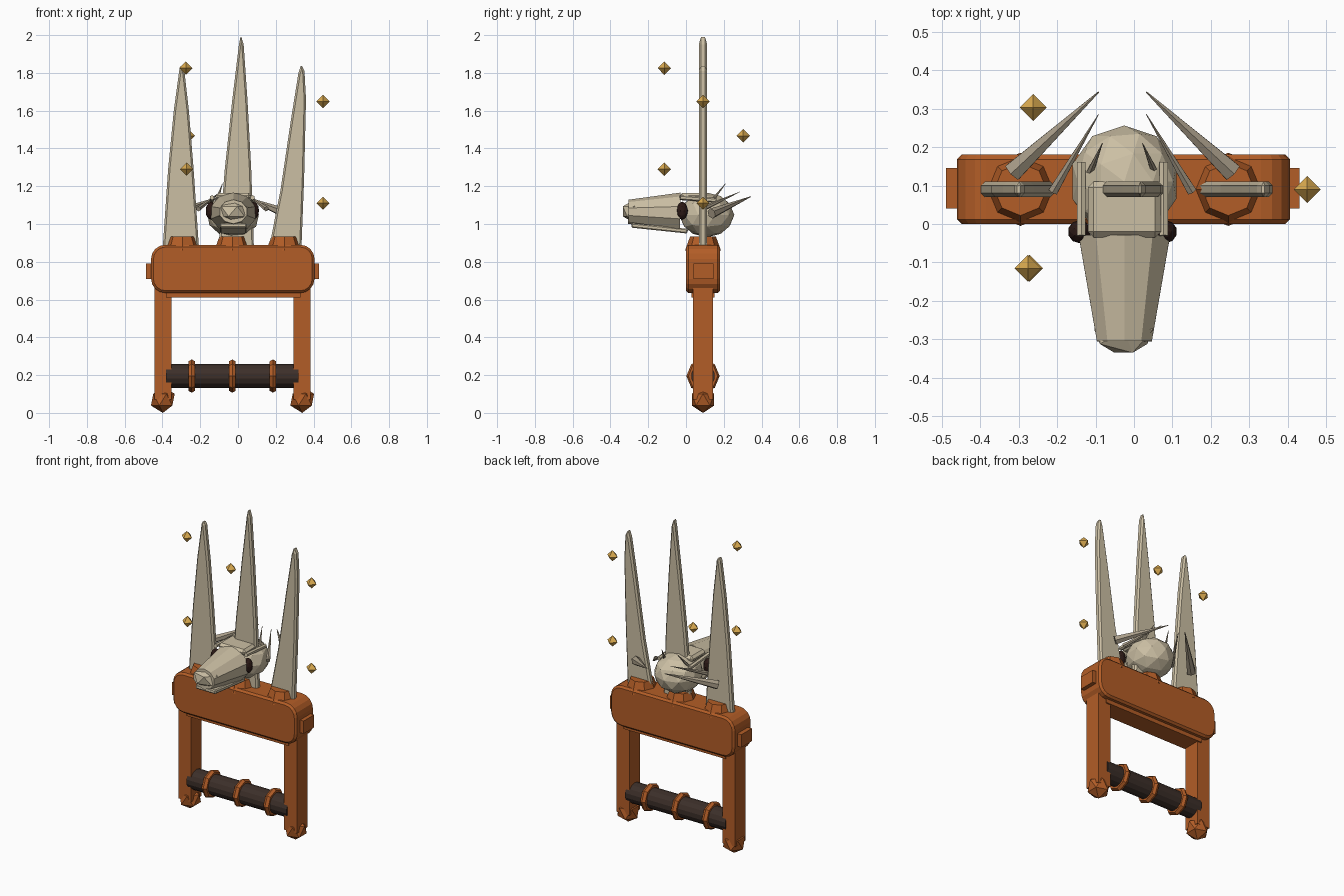
import bpy, bmesh, math
from mathutils import Vector

if "Cube" in bpy.data.objects:
    bpy.data.objects.remove(bpy.data.objects["Cube"])


def material(name, rgb):
    m = bpy.data.materials.new(name)
    m.diffuse_color = (*rgb, 1)
    m.use_nodes = True
    m.node_tree.nodes["Principled BSDF"].inputs["Base Color"].default_value = m.diffuse_color
    return m


ORANGE = material("copper", (0.45, 0.11, 0.02))
BONE = material("bone", (0.60, 0.52, 0.37))
HORN = material("horn", (0.40, 0.34, 0.25))
DARK = material("leather", (0.045, 0.028, 0.022))
EYE = material("eye", (0.025, 0.01, 0.008))
GOLD = material("gold", (0.70, 0.40, 0.08))


def finish(ob, name, mat):
    ob.name = name
    ob.data.materials.append(mat)
    return ob


def box(name, lo, hi, mat, bevel=0.0):
    lo, hi = Vector(lo), Vector(hi)
    bpy.ops.mesh.primitive_cube_add(size=1, location=(lo + hi) / 2)
    ob = bpy.context.object
    ob.scale = hi - lo
    bpy.ops.object.transform_apply(location=False, rotation=False)
    if bevel:
        b = ob.modifiers.new("bevel", 'BEVEL')
        b.width, b.segments = bevel, 1
    return finish(ob, name, mat)


def cone(name, a, b, r1, r2, mat, sides=8, squash=None):
    a, b = Vector(a), Vector(b)
    d = b - a
    bpy.ops.mesh.primitive_cone_add(vertices=sides, radius1=r1, radius2=r2, depth=d.length,
                                    location=(a + b) / 2)
    ob = bpy.context.object
    ob.rotation_euler = d.to_track_quat('Z', 'Y').to_euler()
    if squash:
        ob.scale = squash
    return finish(ob, name, mat)


def ball(name, loc, scale, mat, sub=1):
    bpy.ops.mesh.primitive_ico_sphere_add(subdivisions=sub, radius=1, location=loc)
    ob = bpy.context.object
    ob.scale = scale
    return finish(ob, name, mat)


def plate(name, pts, y0, y1, mat, bevel):
    """Extrude an x-z outline from y0 to y1."""
    bm = bmesh.new()
    f = bm.faces.new([bm.verts.new((x, y0, z)) for x, z in pts])
    ex = bmesh.ops.extrude_face_region(bm, geom=[f])
    bmesh.ops.translate(bm, vec=(0, y1 - y0, 0),
                        verts=[v for v in ex["geom"] if isinstance(v, bmesh.types.BMVert)])
    bmesh.ops.recalc_face_normals(bm, faces=bm.faces)
    me = bpy.data.meshes.new(name)
    bm.to_mesh(me)
    bm.free()
    ob = bpy.data.objects.new(name, me)
    bpy.context.collection.objects.link(ob)
    b = ob.modifiers.new("bevel", 'BEVEL')
    b.width, b.segments = bevel, 1
    return finish(ob, name, mat)


CX, CY = -0.03, 0.09

# Crossbar: rounded outline, end caps and underside rail
R, outline = 0.075, []
for cx, cz, a0 in ((0.405 - R, 0.89 - R, 0), (-0.46 + R, 0.89 - R, 90),
                   (-0.46 + R, 0.635 + R, 180), (0.405 - R, 0.635 + R, 270)):
    for k in range(5):
        a = math.radians(a0 + 22.5 * k)
        outline.append((cx + R * math.cos(a), cz + R * math.sin(a)))
plate("crossbar", outline, 0.0, 0.18, ORANGE, 0.012)
box("crossbar_end_caps", (-0.488, 0.04, 0.71), (0.43, 0.145, 0.79), ORANGE)
box("crossbar_rail", (-0.38, 0.03, 0.61), (0.33, 0.15, 0.66), ORANGE)

# Side posts with faceted feet
for side, x in (("left", -0.398), ("right", 0.34)):
    box(side + "_post", (x - 0.045, 0.038, 0.07), (x + 0.045, 0.142, 0.68), ORANGE)
    ball(side + "_foot", (x, CY, 0.07), (0.07, 0.07, 0.07), ORANGE)

# Grip with rings
cone("grip", (-0.38, CY, 0.195), (0.32, CY, 0.195), 0.063, 0.063, DARK, 14)
for i, x in enumerate((-0.245, CX, 0.185)):
    bpy.ops.mesh.primitive_torus_add(major_segments=8, minor_segments=6, major_radius=0.068,
                                     minor_radius=0.02, location=(x, CY, 0.195),
                                     rotation=(0, math.pi / 2, 0))
    finish(bpy.context.object, f"grip_ring_{i + 1}", ORANGE)

# Blades and their sockets
blades = {
    "left": [(-0.40, 0.85), (-0.37, 1.29), (-0.34, 1.60), (-0.31, 1.82), (-0.30, 1.845),
             (-0.285, 1.82), (-0.26, 1.60), (-0.235, 1.29), (-0.205, 0.85)],
    "middle": [(-0.105, 0.85), (-0.07, 1.29), (-0.03, 1.66), (0.005, 1.95), (0.015, 2.0),
               (0.03, 1.95), (0.05, 1.66), (0.07, 1.29), (0.085, 0.85)],
    "right": [(0.16, 0.85), (0.225, 1.18), (0.28, 1.55), (0.32, 1.80), (0.335, 1.845),
              (0.352, 1.81), (0.36, 1.66), (0.35, 1.24), (0.335, 0.85)],
}
for (side, pts), x in zip(blades.items(), (-0.295, CX, 0.245)):
    plate(side + "_blade", pts, 0.07, 0.11, BONE, 0.01)
    cone(side + "_socket", (x, CY, 0.86), (x, CY, 0.935), 0.095, 0.068, ORANGE, 8)

# Skull: cranium, tapered snout, nose, jaw, brow
ball("cranium", (-0.025, 0.11, 1.048), (0.142, 0.146, 0.118), BONE, 2)
cone("snout", (-0.025, -0.03, 1.06), (-0.025, -0.305, 1.065), 0.125, 0.075, BONE, 10,
     (1, 0.85, 1))
ball("nose", (-0.027, -0.275, 1.067), (0.085, 0.07, 0.06), BONE, 1)
jaw = box("jaw", (-0.095, -0.29, 0.965), (0.045, 0.01, 0.99), BONE, 0.006)
jaw.rotation_euler.x = math.radians(-6)
box("brow_plate", (-0.12, -0.035, 1.125), (0.07, 0.11, 1.165), BONE, 0.015)

# Mirrored skull details: eyes, brow ridges, horns, spikes
for side, s in (("left", -1), ("right", 1)):
    def at(x, y, z):
        return (CX + s * x, y, z)
    ball(side + "_eye", at(0.112, -0.02, 1.07), (0.03, 0.03, 0.048), EYE, 2)
    cone(side + "_brow_ridge", at(0.107, -0.03, 1.14), at(0.107, 0.16, 1.125), 0.013, 0.013, BONE, 6)
    cone(side + "_large_horn", at(0.285, 0.135, 1.055), at(0.062, 0.343, 1.145), 0.028, 0.002, HORN, 6)
    cone(side + "_small_horn", at(0.18, 0.085, 1.08), at(0.062, 0.285, 1.17), 0.014, 0.001, HORN, 6)
    cone(side + "_crown_spike", at(0.09, 0.12, 1.10), at(0.052, 0.21, 1.215), 0.012, 0.001, HORN, 6)

# Floating octahedral shards spiralling round the blades
for i, (x, y, z) in enumerate(((0.45, 0.09, 1.11), (-0.272, -0.115, 1.29), (-0.262, 0.303, 1.467),
                               (0.45, 0.09, 1.648), (-0.276, -0.115, 1.825))):
    bm = bmesh.new()
    ring = [bm.verts.new((x + 0.035 * a, y + 0.035 * b, z)) for a, b in ((1, 0), (0, 1), (-1, 0), (0, -1))]
    top, low = bm.verts.new((x, y, z + 0.035)), bm.verts.new((x, y, z - 0.035))
    for k in range(4):
        a, b = ring[k], ring[(k + 1) % 4]
        bm.faces.new((a, b, top))
        bm.faces.new((b, a, low))
    me = bpy.data.meshes.new("shard")
    bm.to_mesh(me)
    bm.free()
    ob = bpy.data.objects.new("shard", me)
    bpy.context.collection.objects.link(ob)
    finish(ob, f"floating_shard_{i + 1}", GOLD)
